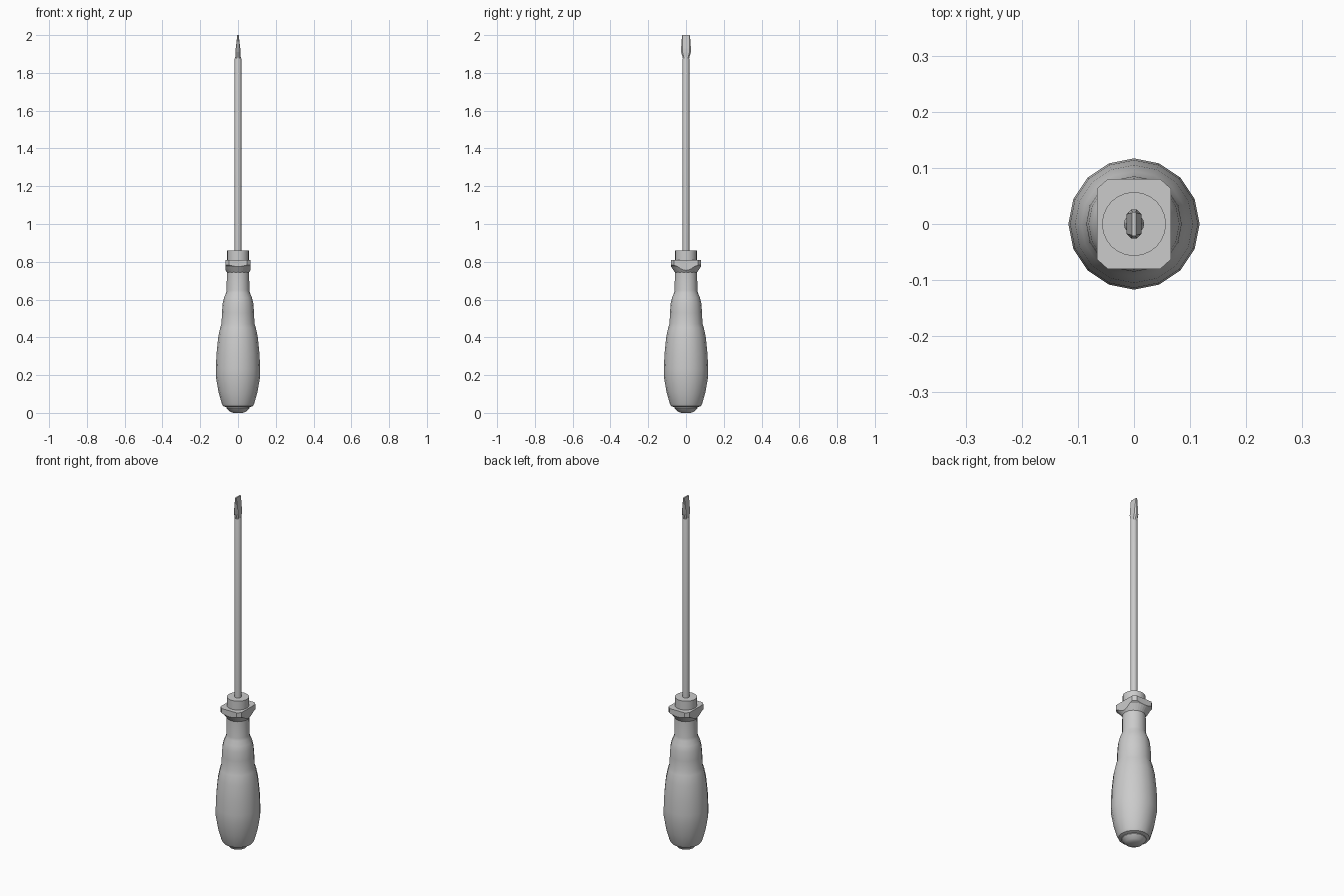
import bpy, bmesh
from math import cos, sin, tau

if "Cube" in bpy.data.objects:
    bpy.data.objects.remove(bpy.data.objects["Cube"])


def loft(name, rings, smooth=None):
    """Skin a stack of equal-length 3D rings and cap both ends."""
    bm = bmesh.new()
    loops = [[bm.verts.new(p) for p in ring] for ring in rings]
    n = len(loops[0])
    for a, b in zip(loops, loops[1:]):
        for i in range(n):
            j = (i + 1) % n
            bm.faces.new((a[i], a[j], b[j], b[i]))
    bm.faces.new(loops[0][::-1])
    bm.faces.new(loops[-1])
    bmesh.ops.recalc_face_normals(bm, faces=bm.faces)
    mesh = bpy.data.meshes.new(name)
    bm.to_mesh(mesh)
    bm.free()
    ob = bpy.data.objects.new(name, mesh)
    bpy.context.collection.objects.link(ob)
    if smooth:
        bpy.ops.object.select_all(action='DESELECT')
        ob.select_set(True)
        bpy.context.view_layer.objects.active = ob
        bpy.ops.object.shade_smooth_by_angle(angle=smooth)
    return ob


def lathe(name, profile, sides, smooth=0.5):
    return loft(name, [[(r * cos(tau * i / sides), r * sin(tau * i / sides), z)
                        for i in range(sides)] for r, z in profile], smooth)


def octagon(x, y, cx, cy, z):
    """Rectangle with chamfered corners."""
    return [(x, -cy, z), (x, cy, z), (cx, y, z), (-cx, y, z),
            (-x, cy, z), (-x, -cy, z), (-cx, -y, z), (cx, -y, z)]


# Butt cap
lathe("butt_cap", [(0.025, 0), (0.045, 0.008), (0.062, 0.027), (0.062, 0.05)], 16)

# Grip with waist and neck
lathe("grip", [(0.062, 0.03), (0.079, 0.036), (0.086, 0.05), (0.103, 0.11),
               (0.117, 0.19), (0.117, 0.235), (0.114, 0.31), (0.105, 0.40),
               (0.094, 0.452), (0.087, 0.472), (0.085, 0.53), (0.081, 0.58),
               (0.074, 0.61), (0.063, 0.635), (0.06, 0.65), (0.059, 0.76)], 16)

# Squared anti-roll collar: chamfered block trimmed by a flared cone
collar = loft("collar", [octagon(0.066, 0.08, 0.047, 0.063, z) for z in (0.73, 0.81)])
cone = lathe("collar_flare_cutter",
             [(0.057, 0.742), (0.08, 0.775), (0.12, 0.80), (0.12, 0.83)], 32, None)
cone.hide_render = True
cone.hide_set(True)
cut = collar.modifiers.new("flare", 'BOOLEAN')
cut.operation = 'INTERSECT'
cut.solver = 'EXACT'
cut.object = cone

# Ferrule and shaft
lathe("ferrule", [(0.057, 0.80), (0.057, 0.86)], 24)
lathe("shaft", [(0.018, 0.85), (0.018, 1.875), (0.014, 1.885)], 16)

# Flat blade tip
loft("blade", [octagon(0.013, 0.016, 0.007, 0.01, 1.875),
               octagon(0.013, 0.026, 0.005, 0.018, 1.91),
               octagon(0.012, 0.026, 0.005, 0.018, 1.93),
               octagon(0.004, 0.021, 0.003, 0.02, 2.0)])
